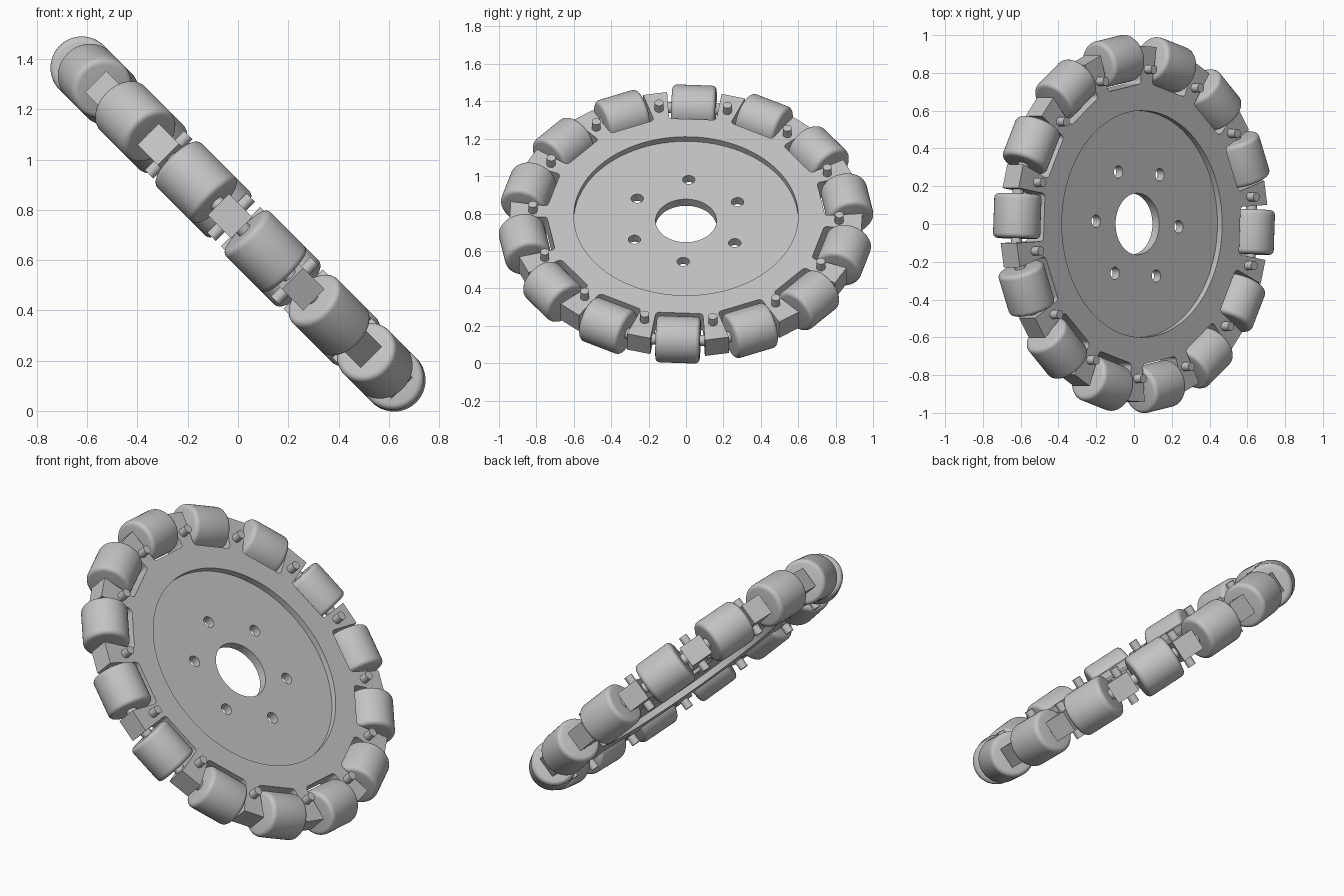
import bpy
import bmesh
from math import cos, sin, pi, radians
from mathutils import Matrix

cube = bpy.data.objects.get("Cube")
if cube:
    bpy.data.objects.remove(cube, do_unlink=True)

COUNT = 14                 # rollers around the rim
STEP = 2 * pi / COUNT
OFFSET = radians(2.75)     # small turn of the wheel about its axis
ROLLER_RING = 0.875
TILT = Matrix.Translation((0, 0, 0.744)) @ Matrix.Rotation(radians(225), 4, 'Y')

grey = bpy.data.materials.new("light grey")
grey.use_nodes = True
colour = (0.55, 0.55, 0.55, 1)
grey.diffuse_color = colour
grey.node_tree.nodes["Principled BSDF"].inputs["Base Color"].default_value = colour


def circle(radius, cx=0, cy=0, n=32):
    return [(cx + radius * cos(2 * pi * i / n), cy + radius * sin(2 * pi * i / n))
            for i in range(n)]


def turn(points, angle):
    c, s = cos(angle), sin(angle)
    return [(x * c - y * s, x * s + y * c) for x, y in points]


def smooth(mesh):
    """Smooth shading with sharp edges kept."""
    bm = bmesh.new()
    bm.from_mesh(mesh)
    for f in bm.faces:
        f.smooth = True
    for e in bm.edges:
        e.smooth = len(e.link_faces) == 2 and e.calc_face_angle(0) < radians(32)
    bm.to_mesh(mesh)
    bm.free()


def plate(name, outlines, half_thickness):
    """Flat plate from an outer outline and hole outlines."""
    curve = bpy.data.curves.new(name, 'CURVE')
    curve.dimensions = '2D'
    curve.fill_mode = 'BOTH'
    curve.extrude = half_thickness
    for points in outlines:
        spline = curve.splines.new('POLY')
        spline.points.add(len(points) - 1)
        for p, (x, y) in zip(spline.points, points):
            p.co = (x, y, 0, 1)
        spline.use_cyclic_u = True
    helper = bpy.data.objects.new(name + "_outline", curve)
    bpy.context.collection.objects.link(helper)
    deps = bpy.context.evaluated_depsgraph_get()
    mesh = bpy.data.meshes.new_from_object(helper.evaluated_get(deps))
    bpy.data.objects.remove(helper, do_unlink=True)
    bm = bmesh.new()
    bm.from_mesh(mesh)
    bmesh.ops.remove_doubles(bm, verts=bm.verts, dist=0.0001)
    bmesh.ops.recalc_face_normals(bm, faces=bm.faces)
    bm.to_mesh(mesh)
    bm.free()
    place(name, mesh, Matrix.Rotation(OFFSET, 4, 'Z'))


def place(name, mesh, local):
    if not mesh.materials:
        mesh.materials.append(grey)
        smooth(mesh)
    ob = bpy.data.objects.new(name, mesh)
    bpy.context.collection.objects.link(ob)
    ob.matrix_world = TILT @ local


def cylinder(name, radius, length, bevel, sides):
    bm = bmesh.new()
    bmesh.ops.create_cone(bm, cap_ends=True, segments=sides, radius1=radius,
                          radius2=radius, depth=length)
    rims = [e for e in bm.edges if any(len(f.verts) > 4 for f in e.link_faces)]
    if bevel:
        bmesh.ops.bevel(bm, geom=rims, offset=bevel, segments=4, profile=0.5,
                        affect='EDGES')
    mesh = bpy.data.meshes.new(name)
    bm.to_mesh(mesh)
    bm.free()
    return mesh


# Rim: ring with a round-cornered pocket for every roller
corner = [(0.755 - 0.022 * cos(a), 0.106 + 0.022 * sin(a))
          for a in [radians(90 - 15 * i) for i in range(7)]]
side = [(0.932, 0.146)] + corner
pocket = [(x, -y) for x, y in side] + side[::-1]
rim = [p for i in range(COUNT) for p in turn(pocket, i * STEP)]
plate("rim", [rim, circle(0.6, n=96)], 0.06)

# Recessed web with the hub hole and six bolt holes
bolts = [circle(0.033, 0.31 * cos(k * pi / 3), 0.31 * sin(k * pi / 3), 24)
         for k in range(6)]
plate("web", [circle(0.603, n=96), circle(0.163, n=64)] + bolts, 0.025)

# Rollers, their axles, and the pins through the tabs
roller = cylinder("roller", 0.125, 0.236, 0.024, 48)
axle = cylinder("axle", 0.03, 0.33, 0, 20)
pin = cylinder("pin", 0.024, 0.22, 0, 24)
lay = Matrix.Rotation(pi / 2, 4, 'X')
for i in range(COUNT):
    spin = Matrix.Rotation(OFFSET + i * STEP, 4, 'Z')
    seat = spin @ Matrix.Translation((ROLLER_RING, 0, 0)) @ lay
    place(f"roller_{i + 1}", roller, seat)
    place(f"axle_{i + 1}", axle, seat)
    half = Matrix.Rotation(OFFSET + (i + 0.5) * STEP, 4, 'Z')
    place(f"pin_{i + 1}", pin, half @ Matrix.Translation((0.82, 0, 0)))
